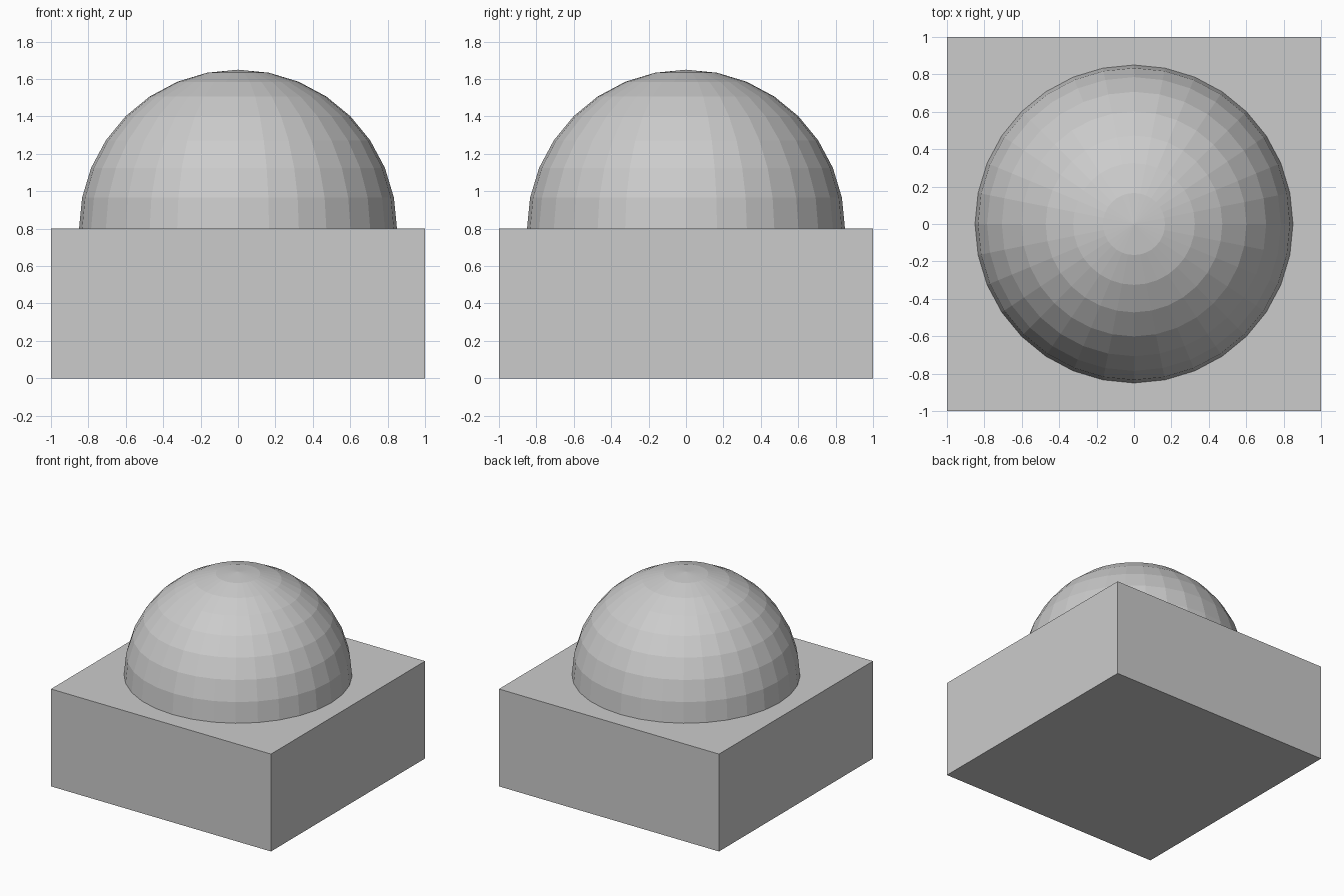
import bpy
import bmesh

cube = bpy.data.objects.get("Cube")
if cube:
    bpy.data.objects.remove(cube, do_unlink=True)

BASE_HEIGHT = 0.8
DOME_RADIUS = 0.85

# Single plain grey for the whole model
grey = bpy.data.materials.new("plain grey")
grey.use_nodes = True
colour = (0.6, 0.6, 0.6, 1)
grey.diffuse_color = colour
grey.node_tree.nodes["Principled BSDF"].inputs["Base Color"].default_value = colour


def add_part(name, bm, height):
    mesh = bpy.data.meshes.new(name)
    bm.to_mesh(mesh)
    bm.free()
    mesh.materials.append(grey)
    part = bpy.data.objects.new(name, mesh)
    part.location.z = height
    bpy.context.collection.objects.link(part)
    return part


# Square base block
bm = bmesh.new()
bmesh.ops.create_cube(bm, size=2)
bmesh.ops.scale(bm, vec=(1, 1, BASE_HEIGHT / 2), verts=bm.verts)
add_part("base_block", bm, BASE_HEIGHT / 2)

# Faceted dome: upper half of a sphere resting on the block
bm = bmesh.new()
bmesh.ops.create_uvsphere(bm, u_segments=32, v_segments=16, radius=DOME_RADIUS)
lower = [v for v in bm.verts if v.co.z < -0.01]
bmesh.ops.delete(bm, geom=lower, context='VERTS')
add_part("dome", bm, BASE_HEIGHT)
